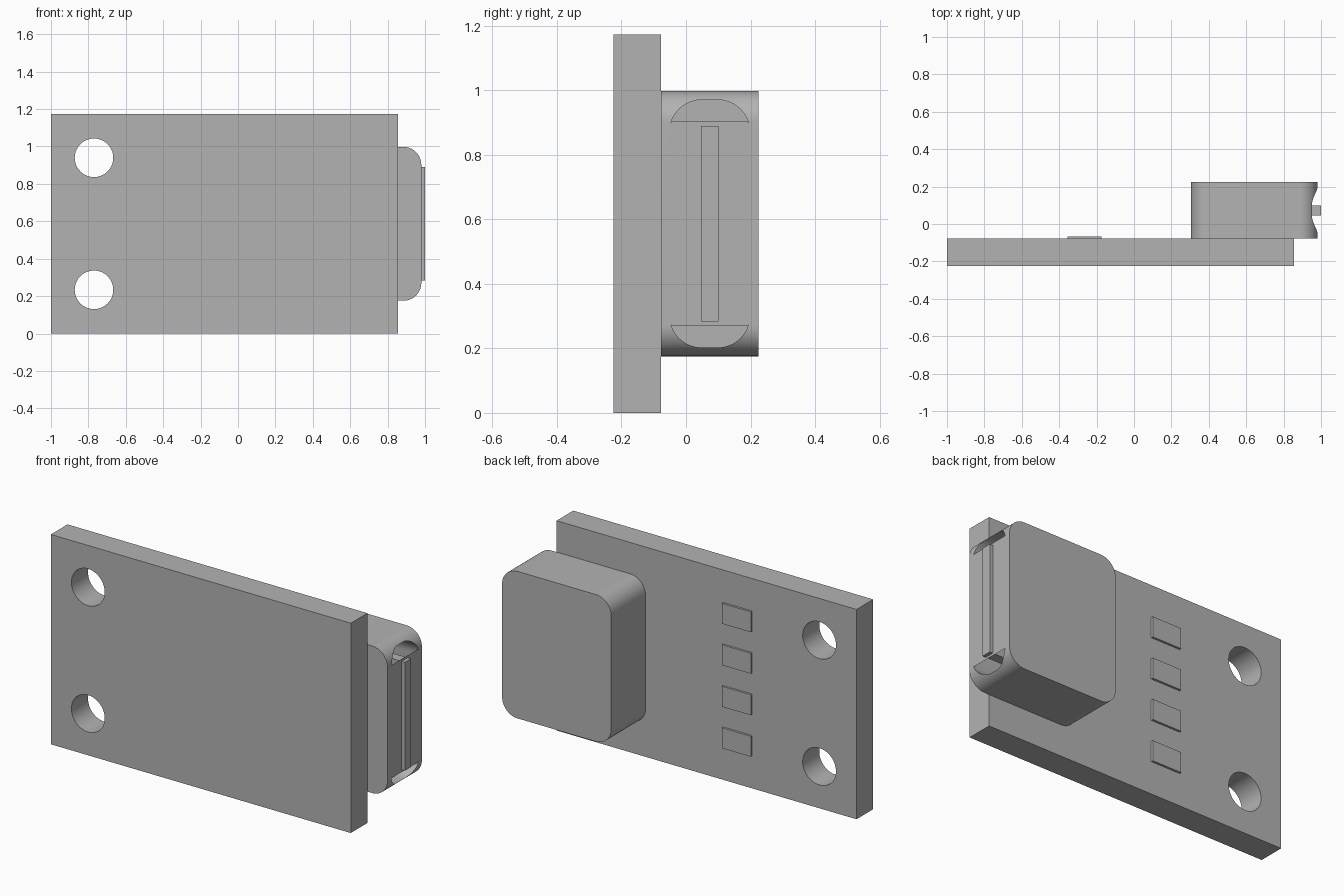
import bpy, bmesh, math

# Remove the default object
cube = bpy.data.objects.get("Cube")
if cube:
    bpy.data.objects.remove(cube, do_unlink=True)

GREY = (0.45, 0.45, 0.45, 1)
grey = bpy.data.materials.new("plain grey")
grey.use_nodes = True
grey.diffuse_color = GREY
grey.node_tree.nodes["Principled BSDF"].inputs["Base Color"].default_value = GREY


def rounded_rect(u0, u1, v0, v1, r, steps=16):
    """Counter-clockwise outline of a rectangle with round corners."""
    corners = [(u1 - r, v1 - r), (u0 + r, v1 - r), (u0 + r, v0 + r), (u1 - r, v0 + r)]
    return [(cu + r * math.cos(a), cv + r * math.sin(a))
            for k, (cu, cv) in enumerate(corners)
            for a in [(k + i / steps) * math.pi / 2 for i in range(steps + 1)]]


def prism(name, points, offset):
    """Extrude a closed outline of 3D points by an offset vector."""
    bm = bmesh.new()
    face = bm.faces.new([bm.verts.new(p) for p in points])
    if any(offset):
        ext = bmesh.ops.extrude_face_region(bm, geom=[face])["geom"]
        bmesh.ops.translate(bm, vec=offset,
                            verts=[g for g in ext if isinstance(g, bmesh.types.BMVert)])
        bmesh.ops.recalc_face_normals(bm, faces=bm.faces)
    mesh = bpy.data.meshes.new(name)
    bm.to_mesh(mesh)
    bm.free()
    mesh.materials.append(grey)
    obj = bpy.data.objects.new(name, mesh)
    bpy.context.collection.objects.link(obj)
    return obj


def box(name, x, y, z):
    pts = [(x[0], y[0], z[0]), (x[1], y[0], z[0]), (x[1], y[0], z[1]), (x[0], y[0], z[1])]
    return prism(name, pts, (0, y[1] - y[0], 0))


def cut(obj, cutter):
    mod = obj.modifiers.new("cut", "BOOLEAN")
    mod.operation = "DIFFERENCE"
    mod.solver = "EXACT"
    mod.object = cutter
    bpy.context.view_layer.objects.active = obj
    bpy.ops.object.modifier_apply(modifier=mod.name)
    bpy.data.objects.remove(cutter, do_unlink=True)


def smooth(obj):
    bpy.ops.object.select_all(action="DESELECT")
    obj.select_set(True)
    bpy.context.view_layer.objects.active = obj
    bpy.ops.object.shade_smooth_by_angle(angle=math.radians(30))


FRONT, BACK, TOP = -0.225, -0.078, 1.173
MID = TOP / 2

# Circuit board with two mounting holes
board = box("board", (-1, 0.855), (FRONT, BACK), (0, TOP))
for side in (-1, 1):
    bpy.ops.mesh.primitive_cylinder_add(
        vertices=64, radius=0.103, depth=1,
        location=(-0.77, FRONT, MID + side * 0.353), rotation=(math.pi / 2, 0, 0))
    cut(board, bpy.context.object)
smooth(board)

# Four contact pads on the back
for i in range(4):
    z = MID + (i - 1.5) * 0.232
    box(f"contact_pad_{i + 1}", (-0.355, -0.175), (BACK, -0.066), (z - 0.057, z + 0.057))

# Socket shell with rounded corners
HALF, RIGHT, DEPTH, RADIUS = 0.411, 0.98, 0.225, 0.095
shell = prism("socket_shell",
              [(x, BACK, z) for x, z in
               rounded_rect(0.305, RIGHT, MID - HALF, MID + HALF, RADIUS)],
              (0, DEPTH - BACK, 0))

# Hollow inside the shell
opening = rounded_rect(BACK + 0.027, DEPTH - 0.027, MID - 0.384, MID + 0.384, 0.1)
cut(shell, prism("socket_cutter", [(0.45, y, z) for y, z in opening], (1, 0, 0)))
smooth(shell)

# Flat cover over the straight part of the opening
limit = HALF - RADIUS
prism("socket_cover",
      [(RIGHT, y, max(MID - limit, min(MID + limit, z))) for y, z in opening], (0, 0, 0))

# Tongue inside the socket
box("socket_tongue", (0.45, 1), (0.046, 0.1), (MID - 0.303, MID + 0.303))
